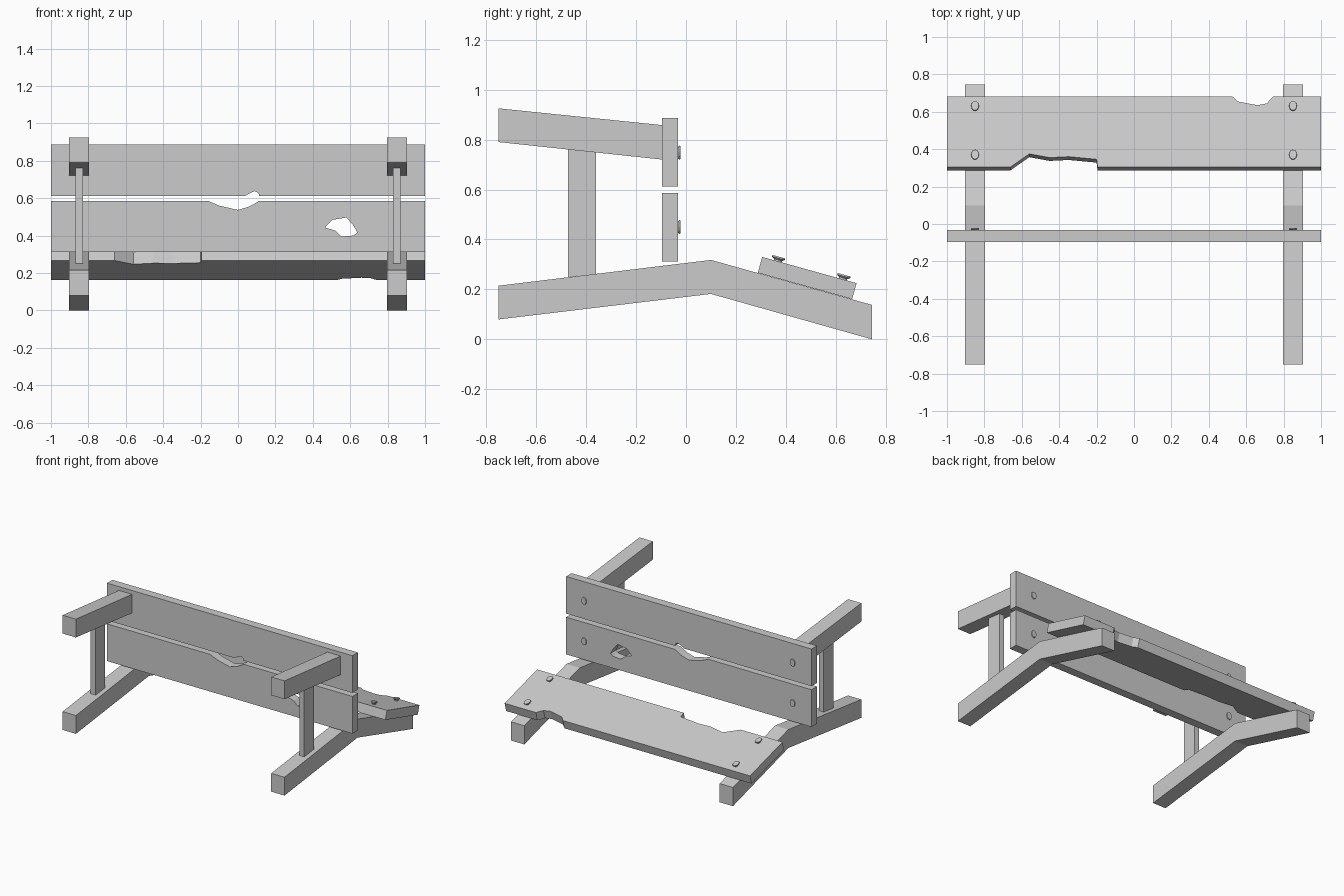
import bpy, bmesh, math
from mathutils import Matrix, Vector

if "Cube" in bpy.data.objects:
    bpy.data.objects.remove(bpy.data.objects["Cube"])

X, Y, Z = Vector((1, 0, 0)), Vector((0, 1, 0)), Vector((0, 0, 1))


def finish(name, bm):
    bmesh.ops.recalc_face_normals(bm, faces=bm.faces)
    mesh = bpy.data.meshes.new(name)
    bm.to_mesh(mesh)
    bm.free()
    obj = bpy.data.objects.new(name, mesh)
    bpy.context.collection.objects.link(obj)
    return obj


def prism(name, loops, origin, a, b, direction, depth):
    """Extrude an outline (first loop) with optional holes along direction."""
    bm = bmesh.new()
    for loop in loops:
        vs = [bm.verts.new(Vector(origin) + a * p + b * q) for p, q in loop]
        for i, v in enumerate(vs):
            bm.edges.new((v, vs[(i + 1) % len(vs)]))
    if len(loops) == 1:
        bm.faces.new(list(bm.verts))
    else:
        bmesh.ops.triangle_fill(bm, edges=bm.edges[:], use_beauty=True)
    ext = bmesh.ops.extrude_face_region(bm, geom=bm.faces[:])
    moved = [g for g in ext["geom"] if isinstance(g, bmesh.types.BMVert)]
    bmesh.ops.translate(bm, verts=moved, vec=direction * depth)
    return finish(name, bm)


def bolt(name, pos, normal):
    """Flared bolt head, narrowed in x, standing on a surface."""
    bm = bmesh.new()
    side = normal.cross(X)
    rings = []
    for r, h in ((0.015, -0.005), (0.017, 0.006), (0.028, 0.013), (0.026, 0.019)):
        rings.append([bm.verts.new(Vector(pos) + X * (0.75 * r * math.cos(t))
                                   + side * (r * math.sin(t)) + normal * h)
                      for t in [math.tau * i / 12 for i in range(12)]])
    for lo, hi in zip(rings, rings[1:]):
        for i in range(12):
            j = (i + 1) % 12
            bm.faces.new((lo[i], lo[j], hi[j], hi[i]))
    bm.faces.new(rings[0])
    bm.faces.new(rings[-1])
    return finish(name, bm)


# Seat slope: along the board and out of its top face
slope = Vector((0, 0.378, -0.105)).normalized()
up = X.cross(slope)
seat_edge = Vector((0, 0.305, 0.33))

# Side frames: bent leg, post, armrest, bolts
leg = [(-0.75, 0.08), (0.1, 0.182), (0.745, 0), (0.745, 0.138), (0.1, 0.318), (-0.75, 0.215)]
post = [(-0.472, 0.25), (-0.36, 0.26), (-0.36, 0.752), (-0.472, 0.764)]
arm = [(-0.75, 0.79), (-0.095, 0.72), (-0.095, 0.858), (-0.75, 0.925)]
for s, tag in ((-1, "left"), (1, "right")):
    cx = 0.85 * s
    for part, outline, w in (("leg", leg, 0.108), ("post", post, 0.04), ("armrest", arm, 0.108)):
        prism(f"{tag}_{part}", [outline], (cx - w / 2, 0, 0), Y, Z, X, w)
    for z in (0.748, 0.45):
        bolt(f"{tag}_back_bolt", (cx, -0.041, z), Y)
    for y in (0.367, 0.628):
        bolt(f"{tag}_seat_bolt", seat_edge + X * cx + slope * ((y - 0.305) / slope.y), up)

# Upper back plank with a chipped lower edge
upper = [(-1, 0.612), (0.04, 0.612), (0.05, 0.62), (0.09, 0.638), (0.11, 0.628),
         (0.113, 0.612), (1, 0.612), (1, 0.886), (-1, 0.886)]
prism("upper_back_plank", [upper], (0, -0.096, 0), X, Z, Y, 0.063)

# Lower back plank with a broken top edge and a hole
lower = [(-1, 0.312), (1, 0.312), (1, 0.586), (0.115, 0.586), (0.06, 0.555), (0, 0.537),
         (-0.1, 0.56), (-0.16, 0.586), (-1, 0.586)]
hole = [(0.465, 0.443), (0.505, 0.484), (0.58, 0.497), (0.617, 0.454),
        (0.638, 0.416), (0.617, 0.4), (0.553, 0.395), (0.52, 0.427)]
prism("lower_back_plank", [lower, hole], (0, -0.096, 0), X, Z, Y, 0.063)

# Sloped seat with broken edges, outlined as seen from above
seat = [(-1, 0.305), (-0.66, 0.305), (-0.56, 0.375), (-0.45, 0.355), (-0.35, 0.36),
        (-0.2, 0.346), (-0.195, 0.305), (1, 0.305), (1, 0.683), (0.745, 0.683),
        (0.71, 0.645), (0.66, 0.635), (0.555, 0.655), (0.525, 0.683), (-1, 0.683)]
seat = [(x, (y - 0.305) / slope.y) for x, y in seat]
prism("seat", [seat], seat_edge, X, slope, -up, 0.066)
